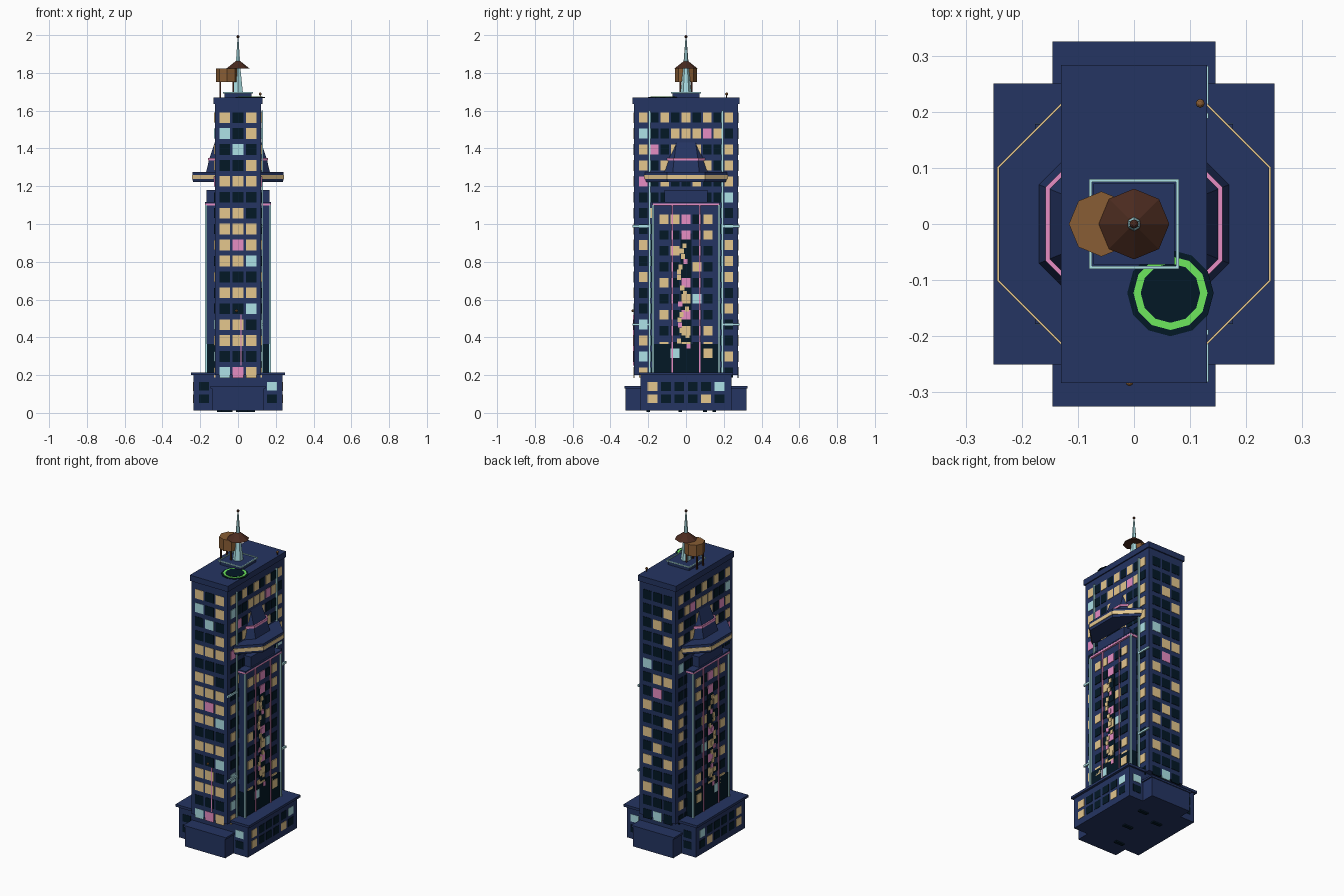
import bpy, bmesh, math, random
from mathutils import Matrix, Vector

if "Cube" in bpy.data.objects:
    bpy.data.objects.remove(bpy.data.objects["Cube"])

random.seed(7)
COLOURS = {
    "navy": (0.018, 0.035, 0.122), "dark_glass": (0.001, 0.009, 0.019),
    "warm_light": (0.78, 0.57, 0.27), "pale_cyan": (0.42, 0.76, 0.80),
    "pink": (0.80, 0.27, 0.55), "green": (0.155, 0.80, 0.11),
    "dark_brown": (0.07, 0.024, 0.014), "wood": (0.25, 0.11, 0.035)}
MATS = {}
for n, c in COLOURS.items():
    MATS[n] = bpy.data.materials.new(n)
    MATS[n].diffuse_color = (*c, 1)
GLASS = ["dark_glass", "warm_light", "pale_cyan", "pink"]


def finish(name, bm, mats):
    me = bpy.data.meshes.new(name)
    bm.to_mesh(me)
    bm.free()
    for m in mats:
        me.materials.append(MATS[m])
    ob = bpy.data.objects.new(name, me)
    bpy.context.collection.objects.link(ob)
    return ob


def add_box(bm, lo, hi, mat=0):
    lo, hi = Vector(lo), Vector(hi)
    size = hi - lo
    m = Matrix.Translation((lo + hi) / 2) @ Matrix.Diagonal((*size, 1))
    vs = bmesh.ops.create_cube(bm, size=1, matrix=m)["verts"]
    for f in {f for v in vs for f in v.link_faces}:
        f.material_index = mat


def box(name, x, y, z, mat="navy"):
    bm = bmesh.new()
    add_box(bm, (x[0], y[0], z[0]), (x[1], y[1], z[1]))
    return finish(name, bm, [mat])


def prism(name, n, r0, r1, z0, z1, mat, at=(0, 0), flat=True):
    """n-sided frustum; with flat=True the radii are measured to the flats"""
    bm = bmesh.new()
    k = 1 / math.cos(math.pi / n) if flat else 1
    m = (Matrix.Translation((*at, (z0 + z1) / 2))
         @ Matrix.Rotation(math.pi / n if flat else 0, 4, "Z"))
    bmesh.ops.create_cone(bm, cap_ends=True, segments=n, radius1=r0 * k,
                          radius2=r1 * k, depth=z1 - z0, matrix=m)
    return finish(name, bm, [mat])


def windows(name, axis, sign, depth, cols, rows, w, h, codes):
    """Thin panes on a wall facing along axis (0 = x, 1 = y)"""
    bm = bmesh.new()
    for z, row in zip(rows, codes):
        for u, code in zip(cols, row):
            c = [u, u, z]
            c[axis] = sign * depth
            half = [w / 2, w / 2, h / 2]
            half[axis] = 0.003
            lo = [a - b for a, b in zip(c, half)]
            hi = [a + b for a, b in zip(c, half)]
            add_box(bm, lo, hi, "DYCP".index(code))
    return finish(name, bm, GLASS)


# Podium and its feet
box("podium", (-0.235, 0.235), (-0.24, 0.24), (0.012, 0.2))
box("podium_cornice", (-0.25, 0.25), (-0.25, 0.25), (0.2, 0.215))
box("podium_wing", (-0.137, 0.137), (-0.32, 0.32), (0.012, 0.13))
box("wing_cornice", (-0.145, 0.145), (-0.325, 0.325), (0.13, 0.142))
for i, (x, y) in enumerate([(-0.06, -0.2), (0.06, 0.15), (-0.08, 0.1), (0.02, -0.03)]):
    box(f"foot_{i}", (x - 0.03, x + 0.03), (y - 0.01, y + 0.01), (0.004, 0.012), "dark_glass")
for s in (-1, 1):
    windows("podium_side_windows", 0, s, 0.234, [0.071 * (i - 2.5) for i in range(6)],
            (0.075, 0.14), 0.052, 0.047, ["YDDDYD", "YDDDDC"])
    windows("podium_end_windows", 1, s, 0.239, (-0.18, 0.18), (0.075, 0.14), 0.054, 0.045,
            ["DD", "DC"])

# Tower shaft and roof slab
box("tower", (-0.123, 0.123), (-0.276, 0.276), (0.2, 1.64))
box("roof_slab", (-0.13, 0.13), (-0.283, 0.283), (1.635, 1.67))
rows = [1.563 - 0.0843 * i for i in range(17)]
front = ["YDY", "CDY", "DCD", "DDY", "YYY", "DDD", "YYD", "YYY", "YPY", "YYC", "DDD",
         "YYY", "DDC", "YYD", "YYY", "DDD", "CPY"]
back = ["DDD", "YDD", "DYD", "YDD", "DDD", "DDC", "YYD", "DPD", "DDY", "YDD", "DDY",
        "DYD", "YDY", "DDD", "YDY", "DDD", "DCD"]
windows("front_windows", 1, -1, 0.275, (-0.07, 0, 0.07), rows, 0.057, 0.057, front)
windows("back_windows", 1, 1, 0.275, (-0.07, 0, 0.07), rows, 0.057, 0.057, back)
side = ["YDYDYDYDY", "CDDYYYPYD", "YPDYDYDDY", "YDYDDDYDY", "PDYDDYDDY", "DDDDDDDDC",
        "DYDDDDDDD", "DDDDDDDDD", "YDDDDDDDY", "DDDDDDDDY", "YDDDDDDDY", "DDDDDDDDD",
        "DDDDDDDDY", "CDDDDDDDD", "YDDDDDDDD", "CDDDDDDDY", "YDDDDDDDD"]
for s in (-1, 1):
    windows("side_windows", 0, s, 0.123, [0.0563 * (i - 4) for i in range(9)], rows,
            0.045, 0.053, side)

# Projecting bay, mirrored on both long sides
bay_rows = [1.026 - 0.0843 * i for i in range(9)]
bay_codes = ["YYPDY", "DDPDY", "DYDDD", "DDDYD", "YDPDD", "DDYCD", "YDPDD", "DDYDY", "YDYDY"]
for s in (-1, 1):
    def bx(name, x0, x1, y, z, mat="navy"):
        return box(name, sorted((s * x0, s * x1)), y, z, mat)
    bx("bay", 0.1, 0.164, (-0.17, 0.17), (0.2, 1.1))
    bx("bay_cap", 0.1, 0.175, (-0.177, 0.177), (1.097, 1.109), "pink")
    bx("bay_roof", 0.1, 0.176, (-0.178, 0.178), (1.109, 1.117))
    bx("bay_crown", 0.1, 0.168, (-0.115, 0.115), (1.115, 1.18))
    bx("lobby_glass", 0.1, 0.168, (-0.172, 0.172), (0.215, 0.365), "dark_glass")
    bx("centre_glass", 0.1, 0.166, (-0.03, 0.03), (0.36, 0.95), "dark_glass")
    windows("bay_windows", 0, s, 0.165, [0.058 * (i - 2) for i in range(5)],
            bay_rows, 0.047, 0.05, bay_codes)
    windows("lobby_windows", 0, s, 0.168, (-0.058, 0.116), (0.315,), 0.047, 0.05, ["CY"])
    for y in (-0.174, 0.174):
        bx("bay_edge", 0.165, 0.176, (y - 0.005, y + 0.005), (0.215, 1.1), "pale_cyan")
    for y in (-0.073, 0.073):
        bx("neon_line", 0.165, 0.173, (y - 0.0035, y + 0.0035), (0.215, 1.1), "pink")
    # Broken column of lit strips down the middle of the bay
    bm = bmesh.new()
    for i in range(20):
        y, z = random.uniform(-0.04, 0.015), 0.34 + 0.028 * i
        a, b = sorted((s * 0.165, s * 0.171))
        add_box(bm, (a, y - 0.011, z), (b, y + 0.011, z + 0.026), 0 if i % 4 else 1)
    finish("lit_strips", bm, ["warm_light", "pink"])

# Octagonal balcony ring and the tapering collar above it
prism("balcony_floor", 8, 0.238, 0.241, 1.222, 1.237, "navy")
prism("balcony_light_band", 8, 0.244, 0.244, 1.237, 1.259, "warm_light")
prism("balcony_rail", 8, 0.241, 0.241, 1.259, 1.275, "navy")
prism("collar_lower", 8, 0.169, 0.154, 1.275, 1.336, "navy")
prism("collar_neon", 8, 0.158, 0.158, 1.336, 1.350, "pink")
prism("collar_upper", 8, 0.150, 0.120, 1.350, 1.44, "navy")

# Drain pipes on the right wall
for s in (-1, 1):
    box("pipe", (0.124, 0.133), (s * 0.193 - 0.005, s * 0.193 + 0.005), (0.2, 1.6), "pale_cyan")
    for z in (0.468, 0.988):
        box("cross_pipe", (0.124, 0.133), sorted((s * 0.19, s * 0.282)),
            (z - 0.006, z + 0.006), "pale_cyan")

# Roof plinth with a railing
box("plinth", (-0.072, 0.072), (-0.072, 0.072), (1.67, 1.695))
for s in (-1, 1):
    e = sorted((s * 0.075, s * 0.08))
    box("rail_side", e, (-0.08, 0.08), (1.69, 1.698), "pale_cyan")
    box("rail_end", (-0.08, 0.08), e, (1.69, 1.698), "pale_cyan")

# Spire with canopy and ball
prism("spire", 6, 0.03, 0.014, 1.695, 1.83, "pale_cyan", flat=False)
prism("spire_tip", 6, 0.015, 0.003, 1.83, 1.985, "pale_cyan", flat=False)
prism("canopy", 8, 0.063, 0.012, 1.822, 1.862, "dark_brown", flat=False)


def ball(name, at, r, mat="dark_brown"):
    bm = bmesh.new()
    bmesh.ops.create_uvsphere(bm, u_segments=8, v_segments=6, radius=r,
                              matrix=Matrix.Translation(at))
    finish(name, bm, [mat])


ball("spire_ball", (0, 0, 1.992), 0.008)
ball("roof_lamp", (0.118, 0.215, 1.688), 0.008, "wood")
box("lamp_post", (0.116, 0.12), (0.213, 0.217), (1.67, 1.685), "dark_brown")
ball("front_lamp", (-0.008, -0.282, 0.54), 0.007, "wood")
# Thin neon line below the front lamp
box("front_neon_line", (0.013, 0.018), (-0.281, -0.276), (0.25, 0.52), "pink")

# Water tank on legs
prism("water_tank", 8, 0.058, 0.058, 1.752, 1.822, "wood", at=(-0.058, 0), flat=False)
for x in (-0.095, -0.025):
    for y in (-0.03, 0.03):
        box("tank_leg", (x - 0.004, x + 0.004), (y - 0.004, y + 0.004), (1.67, 1.755), "dark_brown")

# Landing pad with a green ring
PAD = (0.065, -0.123)
prism("landing_pad", 12, 0.077, 0.077, 1.668, 1.672, "dark_glass", at=PAD, flat=False)
prism("pad_ring", 12, 0.066, 0.066, 1.672, 1.674, "green", at=PAD, flat=False)
prism("pad_centre", 12, 0.053, 0.053, 1.674, 1.676, "dark_glass", at=PAD, flat=False)

for m in bpy.data.materials:
    if m.users and not m.is_grease_pencil:
        m.use_nodes = True
        m.node_tree.nodes["Principled BSDF"].inputs["Base Color"].default_value = m.diffuse_color
